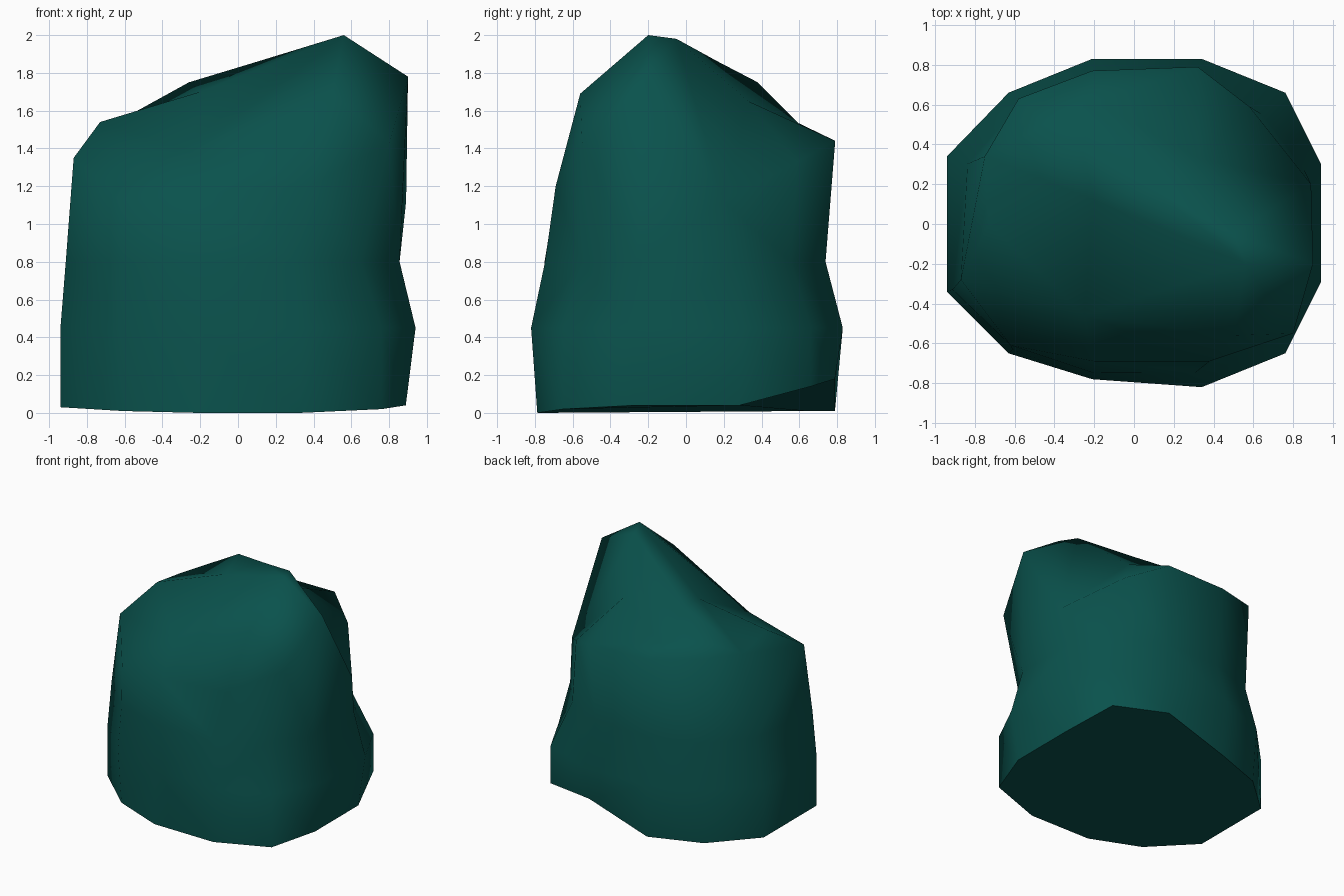
import bpy, bmesh, math
from mathutils import Vector
from mathutils.geometry import delaunay_2d_cdt

if "Cube" in bpy.data.objects:
    bpy.data.objects.remove(bpy.data.objects["Cube"])

# Widest outline of the boulder, counter-clockwise from the right
outline = [(.94, .30), (.76, .66), (.34, .83), (-.21, .83), (-.63, .66), (-.94, .34),
           (-.94, -.34), (-.63, -.65), (-.21, -.78), (.34, -.82), (.76, -.65), (.94, -.29)]
foot_z = [.04, .14, .18, .01, .01, .03, .03, .01, .0, .0, .02, .04]
foot_in = [.945, 1, .95, .95, .97, 1, 1, .97, 1, .96, 1, .945]
waist_in = [.91, .84, .89, .89, .91, .89, .97, .97, .96, .91, .85, .91]

# Uneven rim where the sides turn into the top
rim = [(.89, .20, 1.12), (.58, .59, 1.33), (.32, .79, 1.44), (-.21, .77, 1.45),
       (-.58, .63, 1.50), (-.75, .34, 1.48), (-.87, -.28, 1.35), (-.62, -.61, 1.12),
       (-.20, -.69, 1.16), (.38, -.69, 1.20), (.80, -.55, 1.43), (.90, -.20, 1.78)]

# Peak, diagonal ridge (first five) and shoulders inside the rim
crown = [(.56, -.20, 2.0), (.50, -.05, 1.98), (.11, .165, 1.862), (-.26, .38, 1.75),
         (-.45, .50, 1.58), (-.73, .0, 1.54), (-.20, .12, 1.70), (.50, -.56, 1.69),
         (-.25, -.46, 1.38), (.33, .33, 1.65), (-.20, .61, 1.52)]


def ring(inset, heights):
    return [(x * s, y * s, z) for (x, y), s, z in zip(outline, inset, heights)]


rings = [ring(foot_in, foot_z),
         ring([1] * 12, [.45] * 12),
         ring(waist_in, [.80] * 12),
         rim]

bm = bmesh.new()
loops = [[bm.verts.new(p) for p in r] for r in rings]

# Sides and underside
for a, b in zip(loops, loops[1:]):
    for i in range(12):
        j = (i + 1) % 12
        bm.faces.new((a[i], a[j], b[j], b[i]))
bm.faces.new(loops[0][::-1])

# Crown, triangulated in plan with the ridge and front shoulder kept as edges
top = loops[-1] + [bm.verts.new(p) for p in crown]
flat = [Vector(v.co.xy) for v in top]
ridge = [(i, i + 1) for i in range(12, 16)] + [(11, 12), (4, 16), (17, 18), (12, 18)]
res = delaunay_2d_cdt(flat, ridge, [list(range(12))], 1, 1e-5)
for f in res[2]:
    bm.faces.new([top[res[3][i][0]] for i in f])
bmesh.ops.triangulate(bm, faces=[f for f in bm.faces if len(f.verts) == 4])
bmesh.ops.recalc_face_normals(bm, faces=bm.faces)

mesh = bpy.data.meshes.new("boulder")
bm.to_mesh(mesh)
bm.free()
rock = bpy.data.objects.new("boulder", mesh)
bpy.context.collection.objects.link(rock)

mat = bpy.data.materials.new("dark teal stone")
mat.diffuse_color = (.003, .084, .073, 1)
mat.use_nodes = True
mat.node_tree.nodes["Principled BSDF"].inputs["Base Color"].default_value = mat.diffuse_color
mesh.materials.append(mat)

# Soft sides, crisp edge only around the underside
bpy.context.view_layer.objects.active = rock
rock.select_set(True)
bpy.ops.object.shade_smooth_by_angle(angle=math.radians(78))
